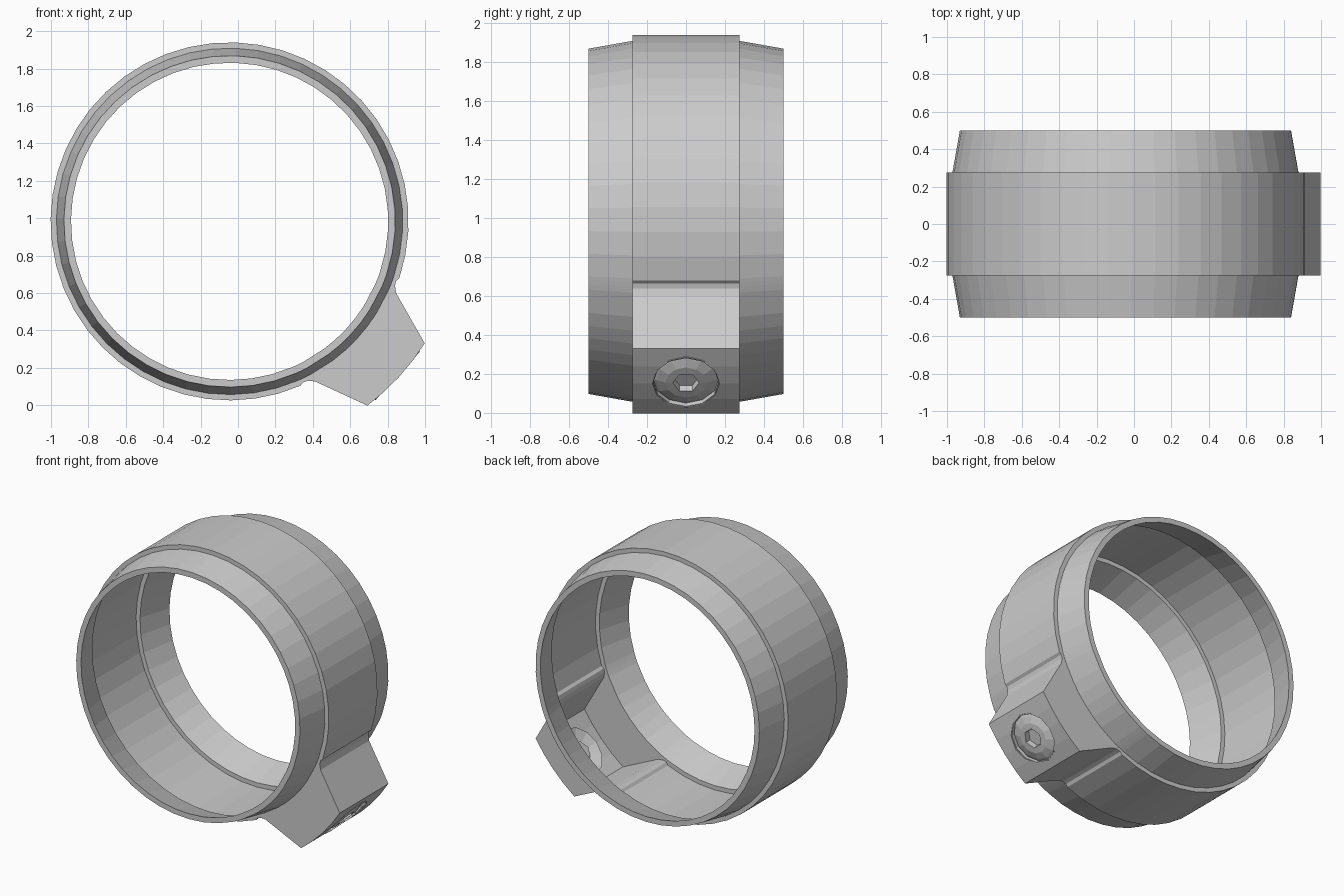
import bpy, bmesh, math
from mathutils import Matrix, Vector

cube = bpy.data.objects.get("Cube")
if cube:
    bpy.data.objects.remove(cube, do_unlink=True)

CX, CZ = -0.045, 0.983          # ring centre
BLOCK_DIR = math.radians(-42.6)  # direction of the clamp block
BAND_R, BLOCK_R = 0.957, 1.23
SHEET = 0.006                    # thickness of the thin band

grey = bpy.data.materials.new("plain_grey")
grey.use_nodes = True
grey.diffuse_color = (0.6, 0.6, 0.6, 1)
grey.node_tree.nodes["Principled BSDF"].inputs["Base Color"].default_value = (0.6, 0.6, 0.6, 1)


def finish(name, bm):
    bmesh.ops.recalc_face_normals(bm, faces=bm.faces)
    mesh = bpy.data.meshes.new(name)
    bm.to_mesh(mesh)
    bm.free()
    mesh.materials.append(grey)
    obj = bpy.data.objects.new(name, mesh)
    bpy.context.collection.objects.link(obj)
    return obj


def bridge(bm, a, b):
    n = len(a)
    for i in range(n):
        bm.faces.new((a[i], a[(i + 1) % n], b[(i + 1) % n], b[i]))


def polar(angle, r, y):
    t = BLOCK_DIR + math.radians(angle)
    return Vector((CX + r * math.cos(t), y, CZ + r * math.sin(t)))


# Half outline of the block as angle and radius, then the plain band
half = [(5.3, BLOCK_R), (10.6, BLOCK_R), (19.3, 0.97),
        (21.3, 0.949), (22.9, 0.946), (24.1, BAND_R)]
stations = [(-a, r) for a, r in reversed(half)] + [(0, BLOCK_R)] + half
STEPS = 41
span = 360 - 2 * 24.1
stations += [(24.1 + span * i / STEPS, BAND_R) for i in range(1, STEPS)]

# Hollow band with tapered ends and the block, swept as one closed section
bm = bmesh.new()
sections = []
for a, r in stations:
    right = [(0.848, 0.5), (0.886, 0.5), (0.926, 0.275), (r, 0.275)]
    inner = [(r - SHEET, 0.27), (0.92, 0.27)]
    outside = [(s, -y) for s, y in right] + right[::-1]
    inside = inner[::-1] + [(s, -y) for s, y in inner]
    sections.append([bm.verts.new(polar(a, s, y)) for s, y in outside + inside])
for i, section in enumerate(sections):
    bridge(bm, section, sections[(i + 1) % len(sections)])
ring = finish("clamp_ring", bm)

# Local frame on the block's outer face, z pointing outward
out = Vector((math.cos(BLOCK_DIR), 0, math.sin(BLOCK_DIR)))
side = Vector((0, 1, 0))
frame = Matrix((side, out.cross(side), out)).transposed().to_4x4()
frame.translation = polar(0, BLOCK_R, 0)


def turned(name, rings, sides=12):
    """Stack of rings (radius, height, is_hex) closed at both ends."""
    bm = bmesh.new()
    loops = []
    for r, h, is_hex in rings:
        loop = []
        for i in range(sides):
            k = r * math.cos(math.pi / 6) if is_hex and i % 2 else r
            t = math.tau * i / sides
            loop.append(bm.verts.new(frame @ Vector((k * math.cos(t), k * math.sin(t), h))))
        loops.append(loop)
    for a, b in zip(loops, loops[1:]):
        bridge(bm, a, b)
    bm.faces.new(loops[0])
    bm.faces.new(loops[-1])
    return finish(name, bm)


# Round screw hole through the block's outer wall
cutter = turned("hole_cutter", [(0.172, -0.1, False), (0.172, 0.1, False)])
cutter.hide_render = True
cut = ring.modifiers.new("screw_hole", "BOOLEAN")
cut.operation = "DIFFERENCE"
cut.solver = "EXACT"
cut.object = cutter
bpy.context.view_layer.objects.active = ring
ring.select_set(True)
bpy.ops.object.modifier_apply(modifier=cut.name)
bpy.data.objects.remove(cutter, do_unlink=True)

# Thin domed screw head in its recess, with a hexagonal socket
turned("screw_head", [
    (0.064, -0.045, True), (0.067, -0.005, True), (0.105, -0.008, False),
    (0.15, -0.025, False), (0.168, -0.035, False), (0.168, -0.009, False),
    (0.176, -0.009, False), (0.176, -0.041, False), (0.15, -0.031, False),
    (0.105, -0.014, False), (0.073, -0.011, True), (0.07, -0.051, True),
])
